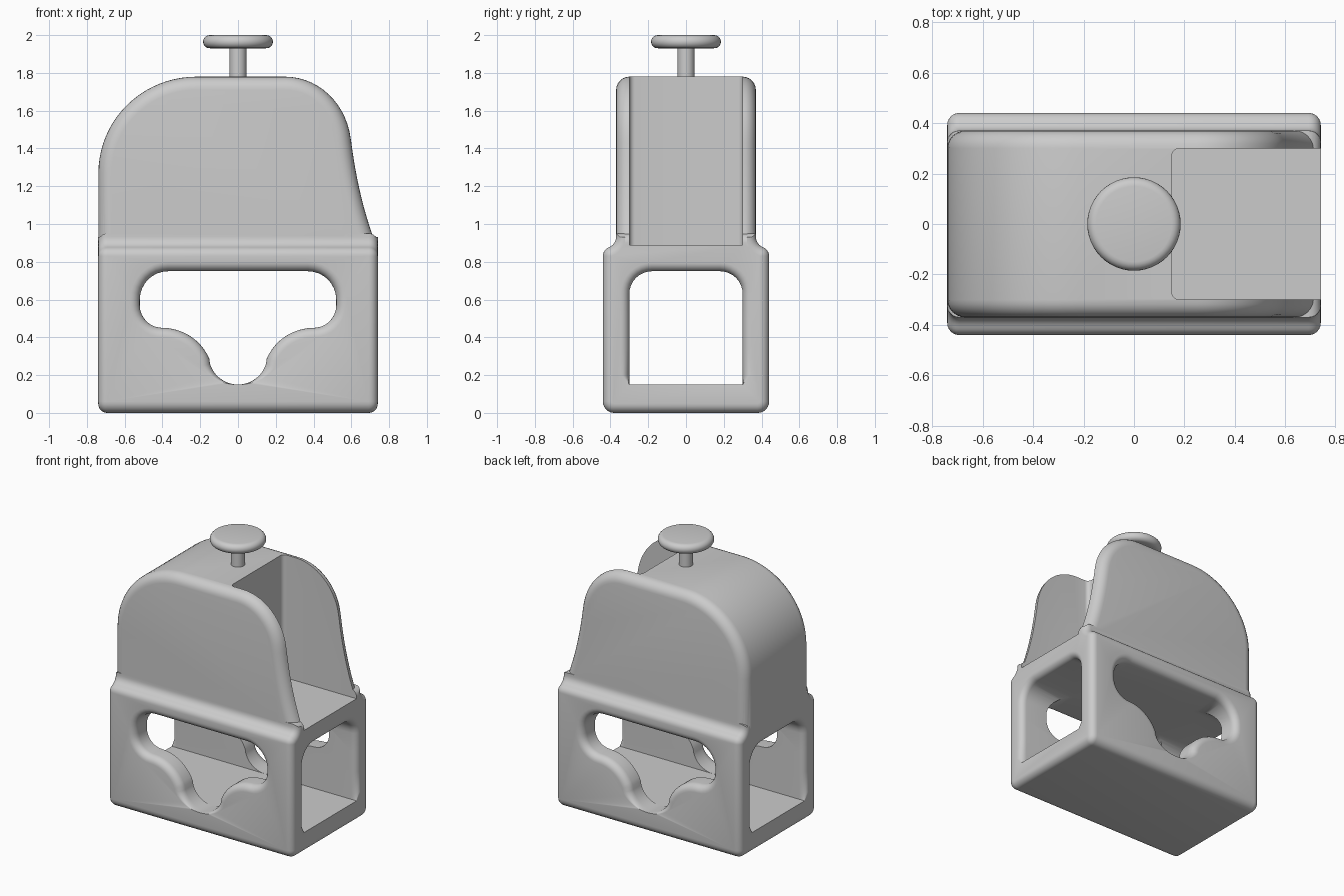
import bpy, bmesh
from math import sin, cos, pi, radians
from mathutils import Vector

if "Cube" in bpy.data.objects:
    bpy.data.objects.remove(bpy.data.objects["Cube"])


def arc(cx, cy, rx, ry, a0, a1, n):
    return [(cx + rx * cos(radians(a0 + (a1 - a0) * i / n)),
             cy + ry * sin(radians(a0 + (a1 - a0) * i / n))) for i in range(n + 1)]


def mirrored(half):
    """Close a right-hand half profile (listed bottom to top) across the centre line."""
    return half + [(-u, v) for u, v in reversed(half) if u > 1e-6]


def offset(profile, d, fade=None):
    """Move a counter-clockwise outline outward by d; fade=(v0, v1) ramps it in upward."""
    pts = [Vector(p) for p in profile]
    out = []
    for i, p in enumerate(pts):
        e1 = (p - pts[i - 1]).normalized()
        e2 = (pts[(i + 1) % len(pts)] - p).normalized()
        n1, n2 = Vector((e1.y, -e1.x)), Vector((e2.y, -e2.x))
        w = 1 if not fade else min(1, max(0, (p.y - fade[0]) / (fade[1] - fade[0])))
        out.append(p + (n1 + n2) / max(0.5, 1 + n1.dot(n2)) * d * w)
    return out


def loft(name, profile, axis, stations, fade=None):
    """Skin copies of a profile along an axis; stations are (position, offset)."""
    place = {'x': lambda p, s: (s, p.x, p.y),
             'y': lambda p, s: (p.x, s, p.y),
             'z': lambda p, s: (p.x, p.y, s)}[axis]
    bm = bmesh.new()
    rings = [[bm.verts.new(place(p, s)) for p in offset(profile, d, fade)]
             for s, d in stations]
    n = len(profile)
    for a, b in zip(rings, rings[1:]):
        for i in range(n):
            bm.faces.new((a[i], a[(i + 1) % n], b[(i + 1) % n], b[i]))
    bm.faces.new(rings[0])
    bm.faces.new(rings[-1])
    return finish(name, bm)


def finish(name, bm):
    bmesh.ops.recalc_face_normals(bm, faces=bm.faces)
    me = bpy.data.meshes.new(name)
    bm.to_mesh(me)
    bm.free()
    ob = bpy.data.objects.new(name, me)
    bpy.context.collection.objects.link(ob)
    return ob


def ends(half, r, flare, n=6):
    """Stations with rounded ends (flare=False) or flared mouths (flare=True)."""
    side = []
    for i in range(n + 1):
        a = pi / 2 * i / n
        if flare:
            side.append((-half + r * (1 - cos(a)), r * (1 - sin(a))))
        else:
            side.append((-half + r * (1 - cos(a)), -r * (1 - sin(a))))
    if flare:
        side.insert(0, (-half - 0.1, r))
    return side + [(-s, d) for s, d in reversed(side)]


def activate(ob):
    bpy.ops.object.select_all(action='DESELECT')
    ob.select_set(True)
    bpy.context.view_layer.objects.active = ob


def boolean(ob, tool, op):
    activate(ob)
    m = ob.modifiers.new(op, 'BOOLEAN')
    m.operation, m.solver, m.object = op, 'EXACT', tool
    bpy.ops.object.modifier_apply(modifier=m.name)
    bpy.data.objects.remove(tool)


# Lower housing: end-on profile with stepped shoulders, rounded at both ends
half = (arc(.38, .06, .06, .06, -90, 0, 6) + arc(.39, .83, .05, .05, 0, 68.7, 6)
        + arc(.43, .9325, .06, .06, 248.7, 180, 6)[1:] + [(.37, .95)])
body = loft("housing", mirrored(half), 'x', ends(.74, .048, False))

# Upper hood: rounded back, swept front, softened side edges
sweep = []
for i in range(11):
    t = i / 10
    p = (Vector((.735, .88)) * (1 - t) ** 2 + Vector((.64, 1.12)) * 2 * t * (1 - t)
         + Vector((.60, 1.43)) * t * t)
    sweep.append(tuple(p))
hood = ([(-.739, .82), (.735, .82)] + sweep + arc(.25, 1.40, .35, .38, 8, 90, 14)
        + arc(-.22, 1.27, .519, .51, 90, 180, 20))
boolean(body, loft("hood", hood, 'y', ends(.37, .07, False)), 'UNION')

# Open pocket between the hood cheeks
pocket = ([(1, -.3), (1, .3)] + arc(.18, .27, .03, .03, 90, 180, 5)
          + arc(.18, -.27, .03, .03, 180, 270, 5))
boolean(body, loft("pocket_cutter", pocket, 'z', [(.89, 0), (2.2, 0)]), 'DIFFERENCE')

# Lengthwise tunnel with flared mouths
half = [(.3, .15), (.3, .2), (.3, .35), (.3, .5)] + arc(.18, .63, .12, .12, 0, 90, 8)
boolean(body, loft("tunnel_cutter", mirrored(half), 'x', ends(.74, .045, True),
                   fade=(.15, .2)), 'DIFFERENCE')

# Side windows with a dipped centre
half = (arc(0, .305, .155, .155, -90, -17.4, 10)
        + arc(.40, .18, .27, .27, 162.6, 90, 12)[1:]
        + arc(.40, .57, .12, .12, -90, 0, 8)[1:] + arc(.37, .60, .15, .15, 0, 90, 8))
boolean(body, loft("window_cutter", mirrored(half), 'y', ends(.44, .05, True),
                   fade=(.15, .25)), 'DIFFERENCE')

# Top knob: lathed stem and rounded disc
lathe = ([(0, 1.7), (.045, 1.7), (.045, 1.935), (.145, 1.93)]
         + arc(.15, 1.965, .035, .035, -90, 90, 10)[1:] + [(0, 2.0)])
bm = bmesh.new()
vs = [bm.verts.new((r, 0, z)) for r, z in lathe]
es = [bm.edges.new(pair) for pair in zip(vs, vs[1:])]
bmesh.ops.spin(bm, geom=vs + es, axis=(0, 0, 1), cent=(0, 0, 0), angle=2 * pi, steps=48)
bmesh.ops.remove_doubles(bm, verts=bm.verts, dist=1e-4)
knob = finish("knob", bm)

for ob in (body, knob):
    activate(ob)
    bpy.ops.object.shade_smooth_by_angle(angle=radians(35))
